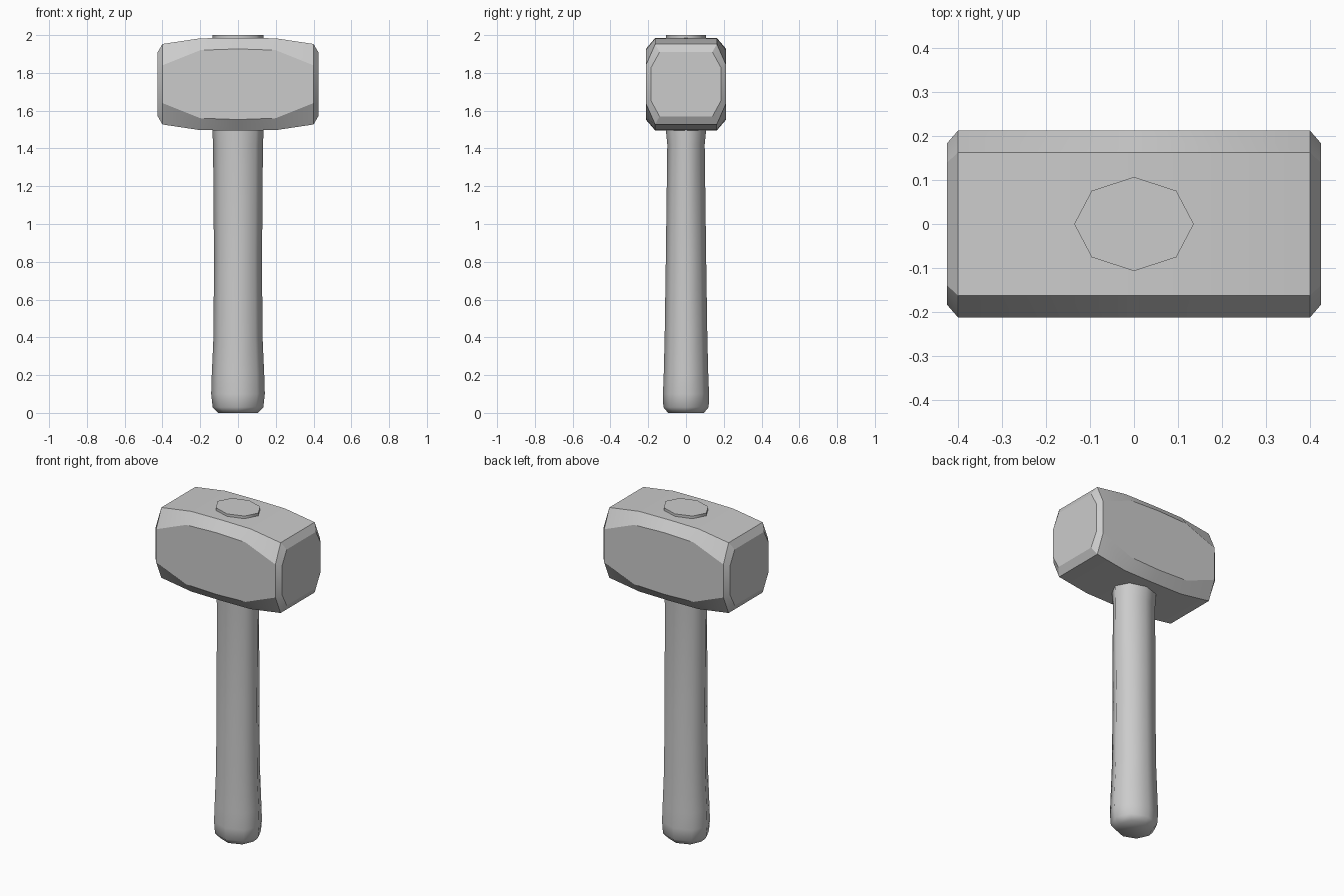
import bpy, bmesh, math

if "Cube" in bpy.data.objects:
    bpy.data.objects.remove(bpy.data.objects["Cube"])


def loft(name, rings, angle):
    """Skin a list of equal-length closed rings, capped at both ends."""
    bm = bmesh.new()
    loops = [[bm.verts.new(p) for p in ring] for ring in rings]
    n = len(loops[0])
    for a, b in zip(loops, loops[1:]):
        for i in range(n):
            j = (i + 1) % n
            bm.faces.new((a[i], a[j], b[j], b[i]))
    bm.faces.new(loops[0])
    bm.faces.new(loops[-1])
    bmesh.ops.recalc_face_normals(bm, faces=bm.faces)
    mesh = bpy.data.meshes.new(name)
    bm.to_mesh(mesh)
    bm.free()
    obj = bpy.data.objects.new(name, mesh)
    bpy.context.collection.objects.link(obj)
    bpy.ops.object.select_all(action='DESELECT')
    obj.select_set(True)
    bpy.context.view_layer.objects.active = obj
    bpy.ops.object.shade_smooth_by_angle(angle=math.radians(angle))
    return obj


# Head: chamfered octagonal sections, tapering toward both striking faces
ZC = 1.74


def head_ring(x, y_in, y_out, h_side, h_top):
    quarter = [(y_out, h_side), (y_in, h_top)]
    half = quarter + [(-y, h) for y, h in reversed(quarter)]
    pts = half + [(-y, -h) for y, h in half]
    return [(x, y, ZC + h) for y, h in pts]


# x, inner y, outer y, half height at side, half height at top
half_sections = [
    (0.20, 0.163, 0.213, 0.180, 0.243),
    (0.40, 0.163, 0.213, 0.100, 0.213),
    (0.425, 0.140, 0.184, 0.090, 0.170),
]
sections = [(-s[0], *s[1:]) for s in reversed(half_sections)]
sections += [(0.0, 0.163, 0.213, 0.187, 0.245)] + half_sections
loft("hammer_head", [head_ring(*s) for s in sections], 25)

# Handle: eight-sided oval shaft, flared at the butt, poking through the head
handle_profile = [  # z, x radius, y radius
    (0.0, 0.105, 0.095),
    (0.03, 0.134, 0.120),
    (0.10, 0.142, 0.122),
    (0.20, 0.139, 0.118),
    (0.40, 0.130, 0.113),
    (0.80, 0.127, 0.107),
    (1.42, 0.132, 0.099),
    (1.50, 0.136, 0.107),
    (2.0, 0.136, 0.107),
]
handle_rings = [[(rx * math.cos(i * math.tau / 8), ry * math.sin(i * math.tau / 8), z)
                 for i in range(8)] for z, rx, ry in handle_profile]
loft("handle", handle_rings, 60)
